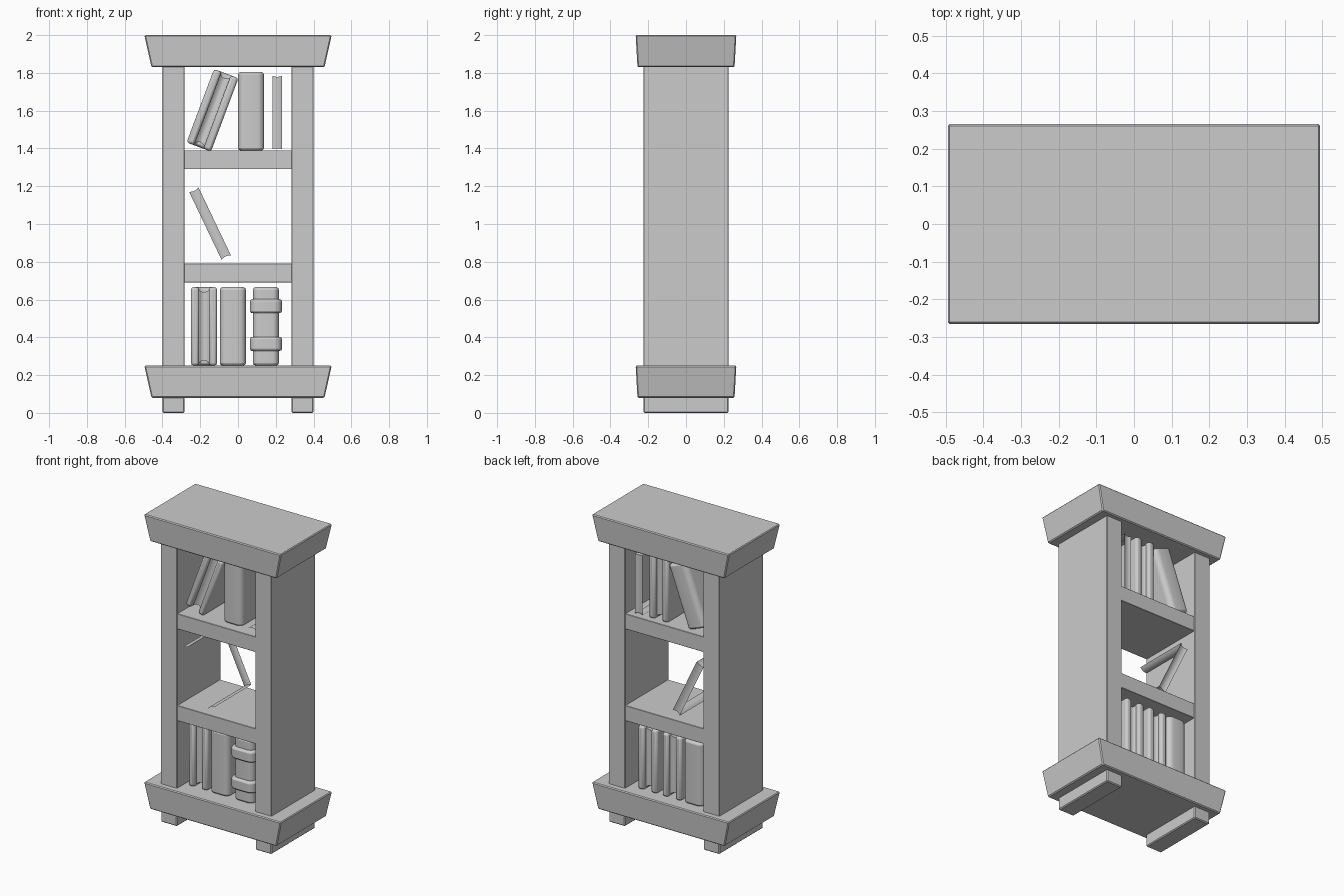
import bpy, bmesh, math
from mathutils import Matrix

if "Cube" in bpy.data.objects:
    bpy.data.objects.remove(bpy.data.objects["Cube"])


def finish(bm, name, bevel=0.0, segs=2, smooth=True, matrix=None):
    bmesh.ops.recalc_face_normals(bm, faces=bm.faces)
    me = bpy.data.meshes.new(name)
    bm.to_mesh(me)
    bm.free()
    ob = bpy.data.objects.new(name, me)
    bpy.context.collection.objects.link(ob)
    if matrix:
        ob.matrix_world = matrix
    if bevel:
        m = ob.modifiers.new("bevel", 'BEVEL')
        m.width, m.segments, m.limit_method = bevel, segs, 'ANGLE'
        m.angle_limit = math.radians(35)
    if smooth:
        bpy.ops.object.select_all(action='DESELECT')
        ob.select_set(True)
        bpy.context.view_layer.objects.active = ob
        bpy.ops.object.shade_smooth_by_angle(angle=math.radians(40))
    return ob


def box(name, x0, x1, y0, y1, z0, z1, grow=(1, 1), bevel=0.005):
    """Box whose top is scaled by grow, for the flared slabs."""
    bm = bmesh.new()
    bmesh.ops.create_cube(bm, size=1)
    for v in bm.verts:
        g = grow if v.co.z > 0 else (1, 1)
        v.co = ((x0 + x1) / 2 + v.co.x * (x1 - x0) * g[0],
                (y0 + y1) / 2 + v.co.y * (y1 - y0) * g[1],
                (z0 + z1) / 2 + v.co.z * (z1 - z0))
    return finish(bm, name, bevel, 1, False)


def extrude_plan(name, pts, h, bevel, matrix):
    """Extrude a plan outline to height h, centred on z."""
    bm = bmesh.new()
    f = bm.faces.new([bm.verts.new((x, y, -h / 2)) for x, y in pts])
    r = bmesh.ops.extrude_face_region(bm, geom=[f])
    vs = [g for g in r['geom'] if isinstance(g, bmesh.types.BMVert)]
    bmesh.ops.translate(bm, verts=vs, vec=(0, 0, h))
    return finish(bm, name, bevel, 2, True, matrix)


def pages(name, w, y0, y1, h, matrix, dip=0.012):
    """C-shaped ribbon of page edges: bottom, fore edge, top; slightly hollow."""
    n = 6
    bm = bmesh.new()
    rows = []
    for y, z in ((y0, -1), (y1, -1), (y1, 1), (y0, 1)):
        row = []
        for i in range(n + 1):
            u = 2 * i / n - 1
            d = dip * (1 - u * u)
            yy = y - d if y == y1 else y
            row.append(bm.verts.new((u * w / 2, yy, z * (h / 2 - d))))
        rows.append(row)
    for a, b in zip(rows, rows[1:]):
        for i in range(n):
            bm.faces.new((a[i], a[i + 1], b[i + 1], b[i]))
    return finish(bm, name, matrix=matrix)


def rounded_front(w, y0, y1, r):
    """Plan outline with a rounded spine side at y0, from back right to back left."""
    pts = [(w, y1)]
    for k in range(6):
        a = k / 5 * math.pi / 2
        pts.append((w - r + r * math.cos(a), y0 + r - r * math.sin(a)))
    return pts + [(-x, y) for x, y in reversed(pts)]


def book(name, x, z, spine_back=False, tilt=0.0, h=0.415):
    """Cover wraps the spine; the pages sit in the slot between the boards."""
    m = Matrix.Translation((x, 0.015, z)) @ Matrix.Rotation(math.radians(tilt), 4, 'Y')
    if spine_back:
        m = m @ Matrix.Rotation(math.pi, 4, 'Z')
    y0, y1, inner = -0.178, 0.175, 0.026
    pts = rounded_front(0.069, y0, y1, 0.035)
    pts += [(-inner, y1), (-inner, y0 + 0.045), (inner, y0 + 0.045), (inner, y1)]
    extrude_plan(name + "_cover", pts, h, 0.014, m)
    pages(name + "_pages", 2 * inner, y0 + 0.045, y1 - 0.025, h - 0.03, m)


# Flared cap and base
for part, z in (("top_cap", 1.83), ("base", 0.08)):
    box(part, -0.458, 0.458, -0.257, 0.257, z, z + 0.17, (1.083, 1.037), 0.006)

# Side posts and feet
for side, s in (("left", -1), ("right", 1)):
    a, b = sorted((s * 0.283, s * 0.4))
    box(side + "_post", a, b, -0.226, 0.226, 0.245, 1.835, bevel=0.003)
    box(side + "_foot", a, b, -0.226, 0.226, 0.0, 0.085, bevel=0.006)

# Shelves
for part, z in (("lower_shelf", 0.69), ("upper_shelf", 1.29)):
    box(part, -0.285, 0.285, -0.222, 0.222, z, z + 0.1, bevel=0.002)

# Bottom row of books
book("reversed_book", -0.18, 0.458, spine_back=True)
book("plain_book", -0.027, 0.458)
book("banded_book", 0.148, 0.458)
for part, z in (("lower_band", 0.365), ("upper_band", 0.565)):
    extrude_plan(part, rounded_front(0.085, -0.183, -0.09, 0.04), 0.074, 0.012,
                 Matrix.Translation((0.148, 0, z)))

# Top row of books
book("leaning_book", -0.135, 1.602, spine_back=True, tilt=20.5)
book("upright_book", 0.069, 1.597)

# Loose page blocks
pages("standing_pages", 0.052, -0.15, 0.19, 0.39, Matrix.Translation((0.208, 0, 1.59)), 0.006)
pages("leaning_pages", 0.055, -0.19, 0.19, 0.40,
      Matrix.Translation((-0.148, 0, 1.002)) @ Matrix.Rotation(math.radians(-25.5), 4, 'Y'), 0.008)
